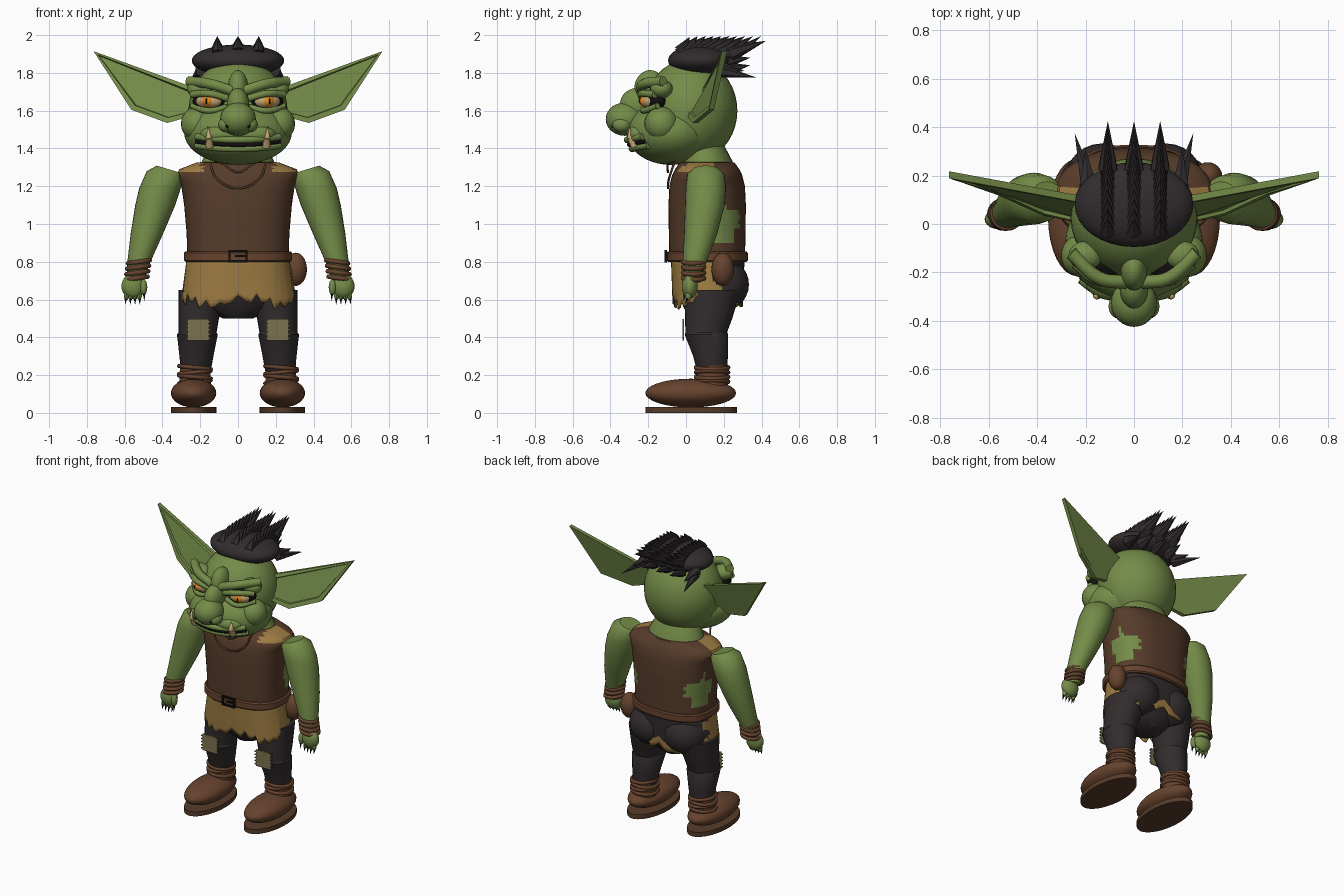
import bpy, bmesh, math
from mathutils import Vector, Matrix, Euler

if "Cube" in bpy.data.objects:
    bpy.data.objects.remove(bpy.data.objects["Cube"])


def mat(name, r, g, b):
    m = bpy.data.materials.new(name)
    m.diffuse_color = (r, g, b, 1)
    m.use_nodes = True
    m.node_tree.nodes["Principled BSDF"].inputs["Base Color"].default_value = m.diffuse_color
    return m


SKIN = mat("green skin", .175, .26, .065)
VEST = mat("vest brown", .095, .045, .023)
LEATHER = mat("leather brown", .135, .056, .027)
TAN = mat("tan cloth", .34, .20, .055)
DARK = mat("charcoal cloth and hair", .032, .025, .026)
PATCH = mat("khaki patch", .20, .17, .08)
BONE = mat("bone", .54, .38, .17)
ORANGE = mat("orange iris", .75, .25, .015)
BLACK = mat("black", .006, .005, .005)


def finish(name, bm, *mats, rule=None, angle=40):
    bmesh.ops.recalc_face_normals(bm, faces=bm.faces)
    me = bpy.data.meshes.new(name)
    if rule:
        for f in bm.faces:
            f.material_index = rule(f.calc_center_median())
    bm.to_mesh(me)
    bm.free()
    for m in mats:
        me.materials.append(m)
    ob = bpy.data.objects.new(name, me)
    bpy.context.collection.objects.link(ob)
    bpy.ops.object.select_all(action='DESELECT')
    ob.select_set(True)
    bpy.context.view_layer.objects.active = ob
    bpy.ops.object.shade_smooth_by_angle(angle=math.radians(angle))
    return ob


def ball(bm, c, r, rot=(0, 0, 0), n=24):
    m = Matrix.LocRotScale(Vector(c), Euler(rot), Vector(r))
    bmesh.ops.create_uvsphere(bm, u_segments=n, v_segments=n // 2 + 2, radius=1, matrix=m)


def cone(bm, a, b, r1, r2=0.0, n=8):
    a, b = Vector(a), Vector(b)
    m = Matrix.Translation((a + b) / 2) @ (b - a).to_track_quat('Z', 'Y').to_matrix().to_4x4()
    bmesh.ops.create_cone(bm, cap_ends=True, segments=n, radius1=r1, radius2=r2,
                          depth=(b - a).length, matrix=m)


def loft(bm, rings, n=28, p=2.0, hem=None, caps=True):
    """Rings are (z, centre x, radius x, centre y, radius y, tilt)."""
    loops = []
    for k, (z, cx, rx, cy, ry, tilt) in enumerate(rings):
        loop = []
        for i in range(n):
            a = 2 * math.pi * i / n
            c, s = math.cos(a), math.sin(a)
            x = rx * math.copysign(abs(c) ** (2 / p), c)
            y = ry * math.copysign(abs(s) ** (2 / p), s)
            dz = hem(i) * k / (len(rings) - 1) if hem else 0
            loop.append(bm.verts.new((cx + x, cy + y, z + tilt * x + dz)))
        loops.append(loop)
    for l1, l2 in zip(loops, loops[1:]):
        for i in range(n):
            bm.faces.new((l1[i], l1[(i + 1) % n], l2[(i + 1) % n], l2[i]))
    if caps:
        bm.faces.new(loops[0])
        bm.faces.new(loops[-1])


def tube(name, pts, r, m, cyclic=False):
    cu = bpy.data.curves.new(name, 'CURVE')
    cu.dimensions = '3D'
    cu.bevel_depth, cu.bevel_resolution, cu.resolution_u = r, 3, 6
    cu.use_fill_caps = True
    sp = cu.splines.new('BEZIER')
    sp.bezier_points.add(len(pts) - 1)
    for bp, q in zip(sp.bezier_points, pts):
        bp.co = q
        bp.handle_left_type = bp.handle_right_type = 'AUTO'
    sp.use_cyclic_u = cyclic
    cu.materials.append(m)
    ob = bpy.data.objects.new(name, cu)
    bpy.context.collection.objects.link(ob)


def hoop(name, c, rx, ry, r, m, tilt=0.0):
    tube(name, [(c[0] + rx * math.cos(a), c[1] + ry * math.sin(a), c[2] + tilt * math.cos(a))
                for a in [i * math.pi / 6 for i in range(12)]], r, m, True)


def slab(bm, c, size):
    bmesh.ops.create_cube(bm, size=1, matrix=Matrix.LocRotScale(Vector(c), None, Vector(size)))


# Head: cranium, jaw, cheeks, nose
bm = bmesh.new()
ball(bm, (0, .025, 1.60), (.262, .247, .275), n=36)
ball(bm, (0, -.08, 1.485), (.285, .235, .172), n=36)
ball(bm, (0, -.19, 1.71), (.055, .085, .105))
ball(bm, (0, -.26, 1.63), (.06, .09, .09))
ball(bm, (0, -.325, 1.555), (.095, .1, .088))
for s in (-1, 1):
    ball(bm, (s * .215, -.13, 1.53), (.087, .09, .09))
    ball(bm, (s * .09, -.24, 1.475), (.11, .075, .055))
    ball(bm, (s * .065, -.34, 1.525), (.04, .05, .04))
    ball(bm, (s * .2, -.13, 1.715), (.07, .06, .05))
finish("head", bm, SKIN)
bm = bmesh.new()
for s in (-1, 1):
    ball(bm, (s * .052, -.384, 1.52), (.016, .012, .013), n=12)
finish("nostrils", bm, BLACK)


# Mouth and lips follow the jaw surface
def jaw(x, z, out=0.0):
    q = 1 - (x / .285) ** 2 - ((z - 1.485) / .172) ** 2
    return (x, -.08 - .235 * math.sqrt(max(q, 0)) - out, z)


for name, z, r, m in (("upper_lip", 1.445, .018, SKIN), ("mouth", 1.42, .012, BLACK),
                      ("lower_lip", 1.398, .018, SKIN)):
    tube(name, [jaw(i * .055, z + .0011 * i * i, .003) for i in range(-4, 5)], r, m)
bm = bmesh.new()
for s in (-1, 1):
    cone(bm, (s * .15, -.27, 1.41), (s * .153, -.295, 1.455), .022, .017, 12)
    cone(bm, (s * .153, -.295, 1.455), (s * .16, -.30, 1.52), .017, 0, 12)
finish("tusks", bm, BONE)

# Eyes, lids and brows
for name, y, r, m in (("eye_sockets", -.165, (.093, .062, .056), BLACK),
                      ("eyeballs", -.178, (.077, .063, .044), BONE),
                      ("irises", -.182, (.047, .067, .040), ORANGE),
                      ("pupils", -.184, (.011, .070, .031), BLACK)):
    bm = bmesh.new()
    for s in (-1, 1):
        ball(bm, (s * .15, y, 1.65), r, (0, 0, s * .3))
    finish(name, bm, m)
for s in (-1, 1):
    tube("upper_lid", [(s * .055, -.23, 1.665), (s * .15, -.235, 1.69), (s * .245, -.165, 1.685)], .019, SKIN)
    tube("lower_lid", [(s * .06, -.22, 1.62), (s * .15, -.225, 1.6), (s * .245, -.15, 1.625)], .016, SKIN)
    tube("brow", [(s * .03, -.24, 1.705), (s * .14, -.225, 1.74), (s * .26, -.12, 1.755)], .028, SKIN)

# Ears: thick pointed plates with a sunken inside
for s in (-1, 1):
    bm = bmesh.new()
    pts = [(.2, .085, 1.71), (.765, .19, 1.915), (.565, .12, 1.605), (.375, .035, 1.535), (.23, .005, 1.575)]
    front = bm.faces.new([bm.verts.new((s * x, y, z)) for x, y, z in pts])
    ext = bmesh.ops.extrude_face_region(bm, geom=[front], use_keep_orig=True)
    bmesh.ops.translate(bm, vec=(0, .028, 0), verts=[v for v in ext['geom'] if isinstance(v, bmesh.types.BMVert)])
    bmesh.ops.recalc_face_normals(bm, faces=bm.faces)
    front = max(bm.faces, key=lambda f: -f.calc_center_median().y if len(f.verts) == 5 else -9)
    bmesh.ops.inset_region(bm, faces=[front], thickness=.03, depth=0)
    bmesh.ops.inset_region(bm, faces=[front], thickness=.006, depth=-.014)
    finish("ear", bm, SKIN, angle=20)

# Hair: flat cap, three rows of swept spikes, side tufts
bm = bmesh.new()
ball(bm, (0, .08, 1.865), (.245, .175, .085), n=32)
finish("hair_cap", bm, DARK)
bm = bmesh.new()
for x in (-.108, 0, .108):
    for i in range(10):
        y = -.03 + i * .03
        t = (y - .08) / .18
        z = 1.865 + .08 * math.sqrt(max(.15, 1 - t * t - (x / .245) ** 2)) - .012
        lean = .05 + .012 * i
        cone(bm, (x, y, z), (x * 1.02, y + lean, min(1.995, z + .075 + .004 * i)), .034, 0, 6)
    for z in (1.86, 1.82):
        cone(bm, (x, .2, z), (x, .34, z + .02), .04, 0, 6)
    cone(bm, (x, .23, 1.90), (x, .425, 1.97), .045, 0, 6)
for s in (-1, 1):
    cone(bm, (s * .19, .17, 1.81), (s * .245, .375, 1.775), .035, 0, 6)
    cone(bm, (s * .19, .16, 1.83), (s * .2, .31, 1.81), .04, 0, 6)
finish("hair_spikes", bm, DARK, angle=25)

# Neck and torso with torn vest sides
bm = bmesh.new()
loft(bm, [(1.27, 0, .21, .11, .15, 0), (1.335, 0, .19, .11, .135, 0), (1.42, 0, .15, .09, .11, 0)])
finish("neck", bm, SKIN)


def vest_rule(c):
    rag = .025 * math.sin(c.z * 70) + .02 * math.sin(c.y * 90)
    if abs(c.x) > .15 and ((c.y - .20) / .085) ** 2 + ((c.z - 1.01 + rag) / .1) ** 2 < 1:
        return 1
    return 2 if c.z > 1.275 and abs(c.x) > .19 and c.y < .15 else 0


key = [(.8, .268, .2), (.95, .272, .203), (1.1, .285, .205), (1.2, .30, .2),
       (1.26, .325, .185), (1.29, .31, .17), (1.325, .22, .145), (1.33, .17, .12)]
rings = []
for (z0, x0, y0), (z1, x1, y1) in zip(key, key[1:]):
    steps = 6 if z0 < 1.2 else 2
    for k in range(steps):
        t = k / steps
        rings.append((z0 + (z1 - z0) * t, 0, x0 + (x1 - x0) * t, .112, y0 + (y1 - y0) * t, 0))
rings.append((1.33, 0, .17, .112, .12, 0))
bm = bmesh.new()
loft(bm, rings, n=72, p=2.5)
finish("vest", bm, VEST, SKIN, TAN, rule=vest_rule)
for w, low in ((.15, 1.19), (.12, 1.275)):
    tube("neck_cord", [(-w, -.06, 1.33), (-w * .75, -.09, low + .05), (0, -.095, low),
                       (w * .75, -.09, low + .05), (w, -.06, 1.33)], .006, VEST)

# Belt, buckle, pouch
bm = bmesh.new()
loft(bm, [(.8, 0, .278, .112, .208, 0), (.808, 0, .287, .112, .215, 0),
          (.847, 0, .287, .112, .215, 0), (.855, 0, .278, .112, .208, 0)], n=48, p=2.5)
finish("belt", bm, LEATHER)
bm = bmesh.new()
for s in (-1, 1):
    slab(bm, (s * .045, -.108, .83), (.012, .014, .066))
    slab(bm, (0, -.108, .83 + s * .027), (.1, .014, .012))
slab(bm, (.015, -.108, .83), (.06, .012, .01))
finish("buckle", bm, BLACK)
bm = bmesh.new()
ball(bm, (.305, .195, .76), (.06, .06, .088))
finish("pouch", bm, LEATHER)


# Ragged skirt, its back covered by the trousers' cloth
def ragged(i):
    return .045 * abs((i % 14) - 7) / 7 + .035 * (i % 3 == 0) - .02 * (i % 5 == 1)


bm = bmesh.new()
loft(bm, [(.815 - .0325 * k, 0, .272 + .004 * k, .115, .195 - .001 * k, 0) for k in range(9)],
     n=72, p=2.4, hem=ragged, caps=False)
skirt = finish("skirt", bm, TAN, DARK, rule=lambda c: int(c.y > .17 + .03 * math.sin(c.z * 60) and c.z > .64))
skirt.modifiers.new("thickness", 'SOLIDIFY').thickness = .008

# Trousers
bm = bmesh.new()
loft(bm, [(.82, 0, .25, .12, .18, 0), (.68, 0, .265, .125, .175, 0), (.56, 0, .2, .125, .14, 0),
          (.5, 0, .08, .12, .08, 0)])
for s in (-1, 1):
    ball(bm, (s * .13, .195, .68), (.15, .138, .14))
    loft(bm, [(.65, s * .185, .13, .14, .15, 0), (.5, s * .208, .107, .12, .125, 0),
              (.415, s * .215, .1, .105, .108, 0)])
    loft(bm, [(.44, s * .212, .09, .107, .105, 0), (.415, s * .215, .108, .108, .115, 0),
              (.3, s * .22, .09, .13, .092, 0), (.19, s * .225, .075, .14, .075, 0)])
finish("trousers", bm, DARK)
bm = bmesh.new()
for s in (-1, 1):
    slab(bm, (s * .21, -.014, .44), (.115, .009, .115))
    for k in range(5):
        for e in (-1, 1):
            slab(bm, (s * .21 + e * .058, -.014, .395 + k * .022), (.016, .009, .008))
finish("knee_patches", bm, PATCH)

# Boots, soles, ankle wraps
for s in (-1, 1):
    bm = bmesh.new()
    ball(bm, (s * .235, .025, .105), (.12, .24, .076), n=32)
    loft(bm, [(.1, s * .228, .085, .135, .088, 0), (.25, s * .226, .08, .14, .082, 0)])
    finish("boot", bm, LEATHER)
    bm = bmesh.new()
    loft(bm, [(0, s * .235, .12, .027, .242, 0), (.032, s * .235, .12, .027, .242, 0)], n=40)
    finish("sole", bm, VEST)
    for k in range(4):
        hoop("ankle_wrap", (s * .228, .138, .165 + k * .025), .084, .086, .011, LEATHER, .008 * (-1) ** k)

# Arms, wrist bands, hands
for s in (-1, 1):
    bm = bmesh.new()
    loft(bm, [(1.288, s * .36, .07, .105, .07, s * .3), (1.265, s * .385, .098, .105, .098, s * .15),
              (1.19, s * .413, .11, .105, .107, 0), (1.1, s * .438, .106, .1, .105, 0),
              (.95, s * .482, .086, .078, .088, 0), (.78, s * .53, .058, .042, .06, 0),
              (.69, s * .543, .045, .03, .045, 0)])
    finish("arm", bm, SKIN)
    for k in range(4):
        hoop("wrist_band", (s * (.525 + .004 * k), .04, .80 - k * .029), .058, .056, .012, LEATHER, -s * .008)
    bm = bmesh.new()
    ball(bm, (s * .555, .02, .67), (.062, .042, .066))
    ball(bm, (s * .5, 0, .665), (.02, .022, .042), n=12)
    for k in range(4):
        ball(bm, (s * (.522 + k * .023), .012, .622), (.014, .018, .026), n=10)
    finish("hand", bm, SKIN)
    bm = bmesh.new()
    for k in range(4):
        x = s * (.520 + k * .025)
        cone(bm, (x, .008, .607), (x, -.004, .572), .008, 0, 6)
    cone(bm, (s * .497, -.005, .635), (s * .496, -.012, .59), .008, 0, 6)
    finish("claws", bm, BLACK)
